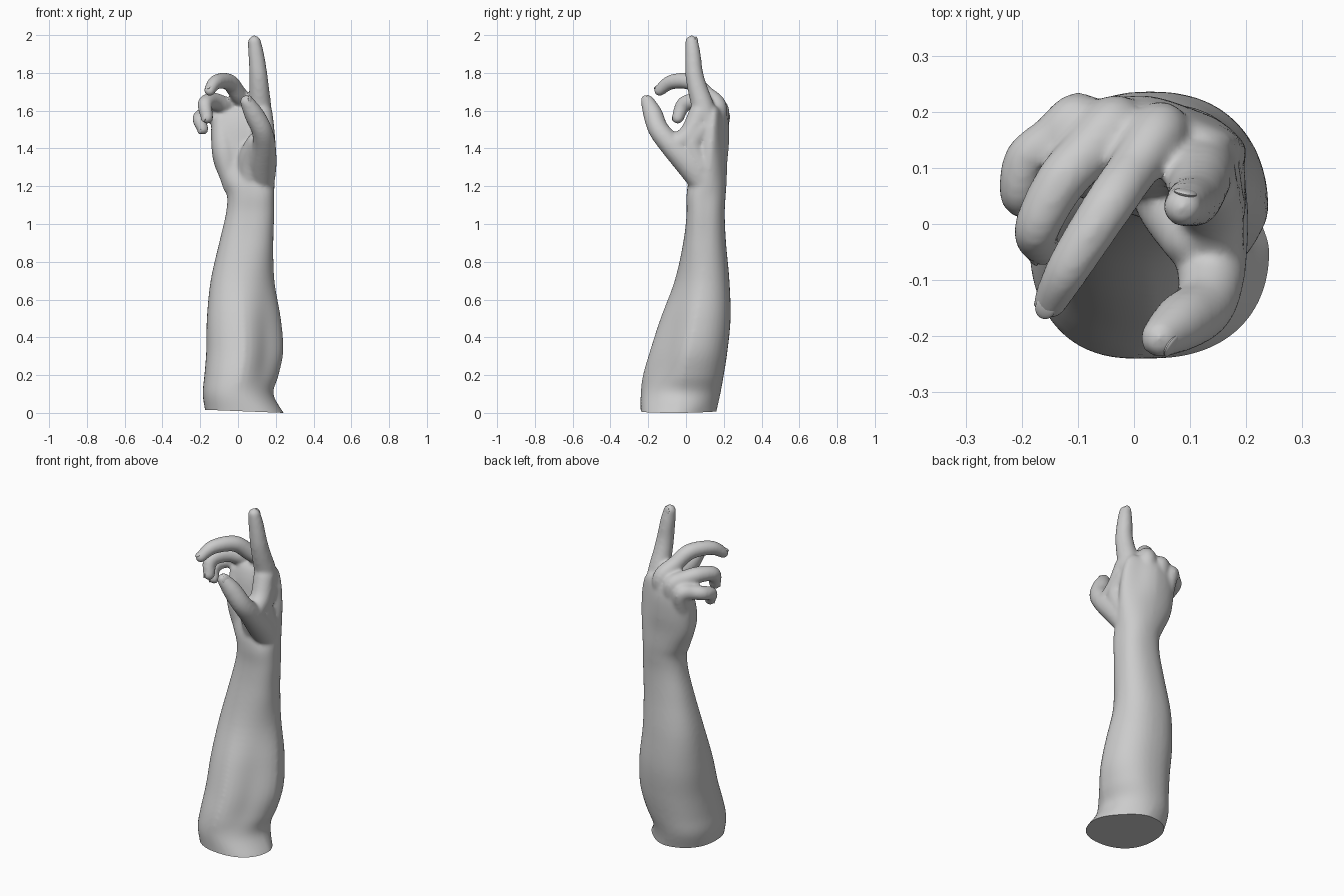
import bpy, bmesh, math
from mathutils import Matrix, Vector

if "Cube" in bpy.data.objects:
    bpy.data.objects.remove(bpy.data.objects["Cube"])

def spline(rows, steps):
    """Catmull-Rom interpolation through tuples of any length."""
    ext = [rows[0]] + rows + [rows[-1]]
    out = []
    for i in range(1, len(ext) - 2):
        for s in range(steps):
            t = s / steps
            out.append([0.5 * (2 * b + (c - a) * t + (2 * a - 5 * b + 4 * c - d) * t * t
                               + (3 * b - a - 3 * c + d) * t ** 3)
                        for a, b, c, d in zip(*ext[i - 1:i + 3])])
    return out + [list(rows[-1])]

def power(v, e):
    return math.copysign(abs(v) ** e, v)

def add_loft(bm, rows, n=40):
    """Closed body from rounded sections: z, x min, x max, y min, y max,
    flattening of the back right and of the front right corner."""
    rings = []
    for z, x0, x1, y0, y1, back, front in spline(rows, 5):
        ring = []
        for a in (2 * math.pi * k / n for k in range(n)):
            c, s = math.cos(a), math.sin(a)
            f = 1 - 2 * max(c, 0) * abs(s) * (back if s > 0 else front)
            ring.append(bm.verts.new(((x0 + x1) / 2 + f * (x1 - x0) / 2 * power(c, 0.87),
                                      (y0 + y1) / 2 + f * (y1 - y0) / 2 * power(s, 0.87), z)))
        rings.append(ring)
    for lo, hi in zip(rings, rings[1:]):
        for k in range(n):
            bm.faces.new((lo[k], lo[(k + 1) % n], hi[(k + 1) % n], hi[k]))
    bm.faces.new(rings[0][::-1])
    bm.faces.new(rings[-1])

def add_limb(bm, rows):
    """Rounded limb swept along points: x, y, z, radius."""
    for x, y, z, r in spline(rows, 10):
        bmesh.ops.create_icosphere(bm, subdivisions=3, radius=r,
                                   matrix=Matrix.Translation((x, y, z)))

def new_object(name, bm):
    me = bpy.data.meshes.new(name)
    bm.to_mesh(me)
    bm.free()
    ob = bpy.data.objects.new(name, me)
    bpy.context.collection.objects.link(ob)
    return ob

bm = bmesh.new()
# forearm, wrist and palm
add_loft(bm, [
    (-0.06, -0.165, 0.275, -0.24, 0.15, .2, 0),
    (0.0, -0.172, 0.242, -0.24, 0.16, .17, 0),
    (0.10, -0.187, 0.188, -0.24, 0.182, .04, .08),
    (0.20, -0.178, 0.215, -0.228, 0.20, 0, .22),
    (0.33, -0.168, 0.24, -0.19, 0.22, 0, .27),
    (0.50, -0.165, 0.227, -0.135, 0.236, 0, .22),
    (0.70, -0.145, 0.193, -0.06, 0.23, 0, .1),
    (0.90, -0.10, 0.187, -0.015, 0.212, 0, -.02),
    (1.05, -0.065, 0.19, 0.004, 0.205, 0, -.08),
    (1.15, -0.058, 0.19, 0.004, 0.21, .02, -.08),
    (1.22, -0.085, 0.195, 0.012, 0.215, .05, 0),
    (1.32, -0.128, 0.20, 0.04, 0.218, .1, 0),
    (1.42, -0.142, 0.20, 0.05, 0.227, .2, 0),
    (1.52, -0.142, 0.19, 0.065, 0.228, .26, 0),
    (1.59, -0.13, 0.17, 0.09, 0.215, .26, 0),
    (1.62, -0.09, 0.14, 0.12, 0.19, .26, 0)])

# fingers, each from knuckle to tip
fingers = {
    "index": [(0.125, 0.125, 1.45, .06), (0.118, 0.095, 1.60, .061), (0.112, 0.06, 1.72, .053),
              (0.107, 0.043, 1.80, .048), (0.096, 0.036, 1.90, .042), (0.087, 0.03, 1.964, .035)],
    "middle": [(0.04, 0.15, 1.5, .05), (0.045, 0.165, 1.62, .052), (0.0, 0.10, 1.69, .046),
               (-0.048, 0.03, 1.751, .045), (-0.115, -0.075, 1.752, .04), (-0.15, -0.14, 1.707, .031)],
    "ring": [(-0.03, 0.16, 1.48, .05), (-0.035, 0.178, 1.60, .052), (-0.085, 0.125, 1.633, .048),
             (-0.133, 0.072, 1.65, .046), (-0.174, -0.01, 1.635, .041), (-0.163, -0.043, 1.562, .033)],
    "little": [(-0.09, 0.16, 1.46, .046), (-0.10, 0.187, 1.57, .048), (-0.148, 0.15, 1.578, .042),
               (-0.192, 0.115, 1.571, .04), (-0.204, 0.055, 1.55, .037), (-0.186, 0.036, 1.502, .031)],
    "thumb": [(0.125, 0.10, 1.20, .065), (0.13, 0.025, 1.31, .075), (0.138, -0.08, 1.42, .062),
              (0.125, -0.145, 1.50, .055), (0.085, -0.175, 1.58, .052), (0.046, -0.203, 1.648, .036)]}
for rows in fingers.values():
    add_limb(bm, rows)

# web between thumb and index, ball of the thumb, heel of the palm
add_limb(bm, [(0.145, -0.065, 1.415, .052), (0.138, 0.02, 1.475, .058), (0.125, 0.072, 1.58, .06)])
add_limb(bm, [(0.14, 0.08, 1.30, .06), (0.138, 0.03, 1.42, .062), (0.13, 0.08, 1.50, .062)])
add_limb(bm, [(0.06, 0.08, 1.20, .06), (0.07, 0.045, 1.34, .07), (0.105, -0.02, 1.43, .06)])
add_limb(bm, [(-0.03, 0.10, 1.20, .05), (-0.07, 0.105, 1.38, .065), (-0.085, 0.135, 1.54, .052)])
bmesh.ops.recalc_face_normals(bm, faces=bm.faces)
rough = new_object("arm_rough", bm)

# fuse everything into one skin
fuse = rough.modifiers.new("fuse", 'REMESH')
fuse.mode = 'VOXEL'
fuse.voxel_size = 0.009
soft = rough.modifiers.new("soften", 'SMOOTH')
soft.factor = 0.5
soft.iterations = 12
skin = bpy.data.meshes.new_from_object(rough.evaluated_get(bpy.context.evaluated_depsgraph_get()))
bpy.data.objects.remove(rough)

# flat, slightly tilted cut at the elbow end
bm = bmesh.new()
bm.from_mesh(skin)
bmesh.ops.bisect_plane(bm, geom=bm.verts[:] + bm.edges[:] + bm.faces[:], plane_co=(0.24, 0, 0),
                       plane_no=(0.04, 0, 1), clear_inner=True)
bmesh.ops.holes_fill(bm, edges=[e for e in bm.edges if e.is_boundary], sides=0)
bmesh.ops.recalc_face_normals(bm, faces=bm.faces)
parts = [new_object("arm_and_hand", bm)]

# fingernails lie on the outer side of each tip
outer = {"index": (0.2, 1, 0.1), "middle": (-0.4, -0.5, 1), "ring": (-1, -0.7, 0.1),
         "little": (-1, -0.4, 0.1), "thumb": (0.8, -0.5, 0.3)}
for name, rows in fingers.items():
    tip, prev, r = Vector(rows[-1][:3]), Vector(rows[-2][:3]), rows[-1][3]
    along = (tip - prev).normalized()
    up = Vector(outer[name])
    up = (up - along * up.dot(along)).normalized()
    side = along.cross(up)
    place = Matrix((side, along, up)).transposed().to_4x4()
    place.translation = tip + up * r * 0.75
    bm = bmesh.new()
    bmesh.ops.create_uvsphere(bm, u_segments=20, v_segments=10, radius=r,
                              matrix=place @ Matrix.Diagonal((0.6, 0.75, 0.2, 1)))
    parts.append(new_object(name + "_nail", bm))

bpy.ops.object.select_all(action='DESELECT')
for ob in parts:
    ob.select_set(True)
bpy.context.view_layer.objects.active = parts[0]
bpy.ops.object.shade_smooth_by_angle(angle=math.radians(45))
